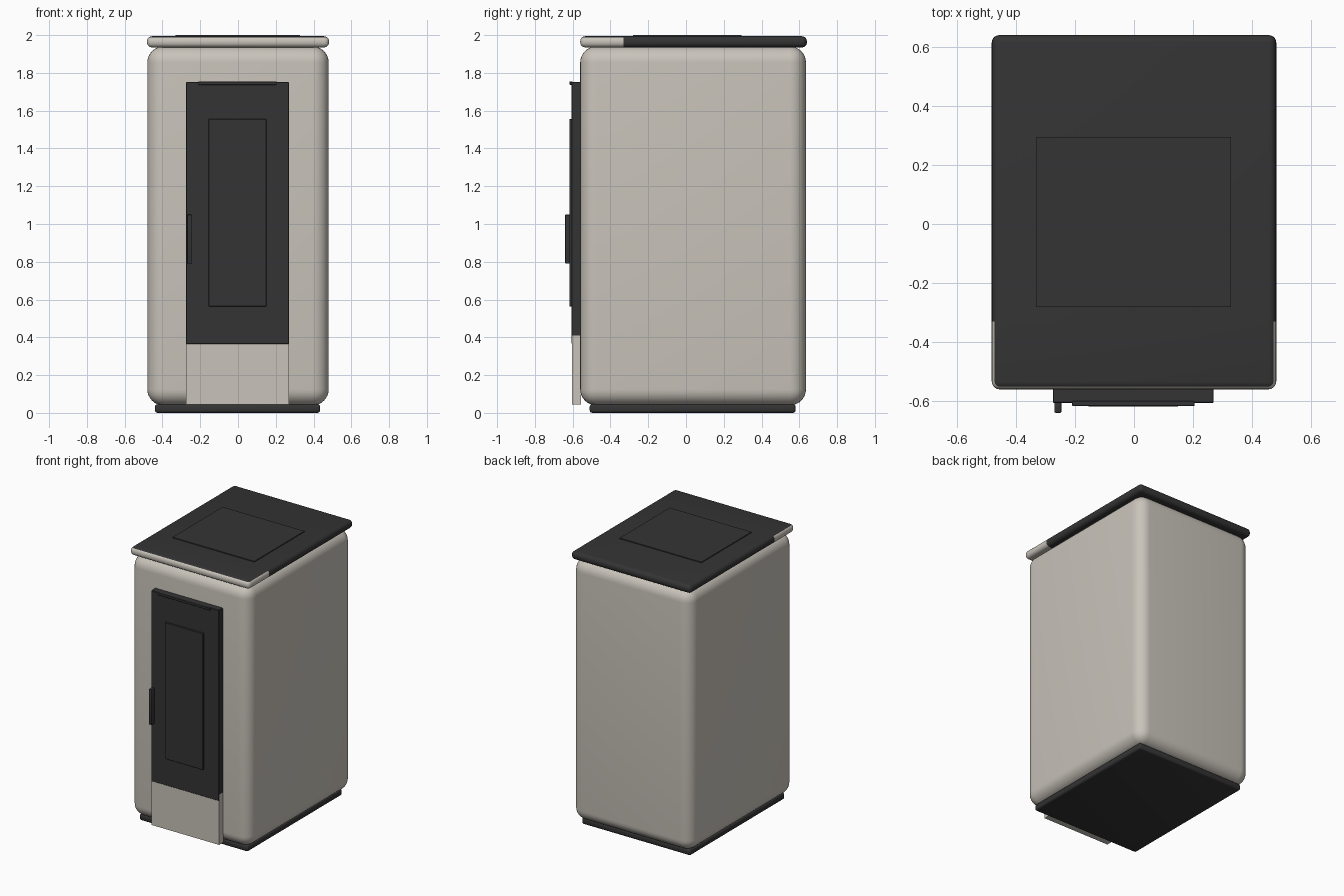
import bpy, bmesh, math

if "Cube" in bpy.data.objects:
    bpy.data.objects.remove(bpy.data.objects["Cube"])


def material(name, rgb):
    m = bpy.data.materials.new(name)
    m.diffuse_color = (*rgb, 1)
    m.use_nodes = True
    m.node_tree.nodes["Principled BSDF"].inputs["Base Color"].default_value = m.diffuse_color
    return m


CREAM = material("warm cream", (0.58, 0.545, 0.49))
DARK = material("charcoal", (0.034, 0.034, 0.034))


def box(name, x, y, z, mat, radius=0.0, segments=3):
    """Box from (min, max) ranges, with optionally rounded edges."""
    bm = bmesh.new()
    bmesh.ops.create_cube(bm, size=1)
    for v in bm.verts:
        v.co = [r[0] if c < 0 else r[1] for c, r in zip(v.co, (x, y, z))]
    if radius:
        bmesh.ops.bevel(bm, geom=bm.edges[:], offset=radius, segments=segments,
                        profile=0.5, affect='EDGES', clamp_overlap=True)
    me = bpy.data.meshes.new(name)
    bm.to_mesh(me)
    bm.free()
    me.materials.append(mat)
    ob = bpy.data.objects.new(name, me)
    bpy.context.collection.objects.link(ob)
    if radius:
        bpy.ops.object.select_all(action='DESELECT')
        ob.select_set(True)
        bpy.context.view_layer.objects.active = ob
        bpy.ops.object.shade_smooth_by_angle(angle=math.radians(35))
    return ob


# Rounded cabinet on a recessed plinth
box("cabinet", (-0.48, 0.48), (-0.56, 0.635), (0.04, 1.94), CREAM, 0.085, 8)
box("plinth", (-0.44, 0.435), (-0.51, 0.58), (0, 0.046), DARK, 0.014, 3)

# Lid: dark slab whose front rim is cream
lid = box("lid", (-0.482, 0.482), (-0.56, 0.64), (1.935, 1.994), DARK, 0.026, 5)
lid.data.materials.append(CREAM)
bm = bmesh.new()
bm.from_mesh(lid.data)
for axis, co, no in (("y", (0, -0.33, 0), (0, 1, 0)), ("z", (0, 0, 1.988), (0, 0, 1))):
    bmesh.ops.bisect_plane(bm, geom=bm.verts[:] + bm.edges[:] + bm.faces[:],
                           plane_co=co, plane_no=no)
for f in bm.faces:
    c = f.calc_center_median()
    f.material_index = 1 if c.y < -0.33 and c.z < 1.988 else 0
bm.to_mesh(lid.data)
bm.free()
box("lid_panel", (-0.33, 0.328), (-0.281, 0.295), (1.985, 2.0), DARK)

# Front: lower cover, door, window and handles
box("lower_cover", (-0.275, 0.27), (-0.603, -0.555), (0.045, 0.41), CREAM)
box("door", (-0.275, 0.27), (-0.606, -0.555), (0.365, 1.752), DARK, 0.003, 1)
box("door_window", (-0.155, 0.15), (-0.618, -0.6), (0.563, 1.555), DARK, 0.002, 1)
box("door_top_lip", (-0.21, 0.205), (-0.617, -0.6), (1.737, 1.755), DARK, 0.002, 1)
box("door_handle", (-0.27, -0.246), (-0.64, -0.6), (0.79, 1.05), DARK, 0.005, 2)
